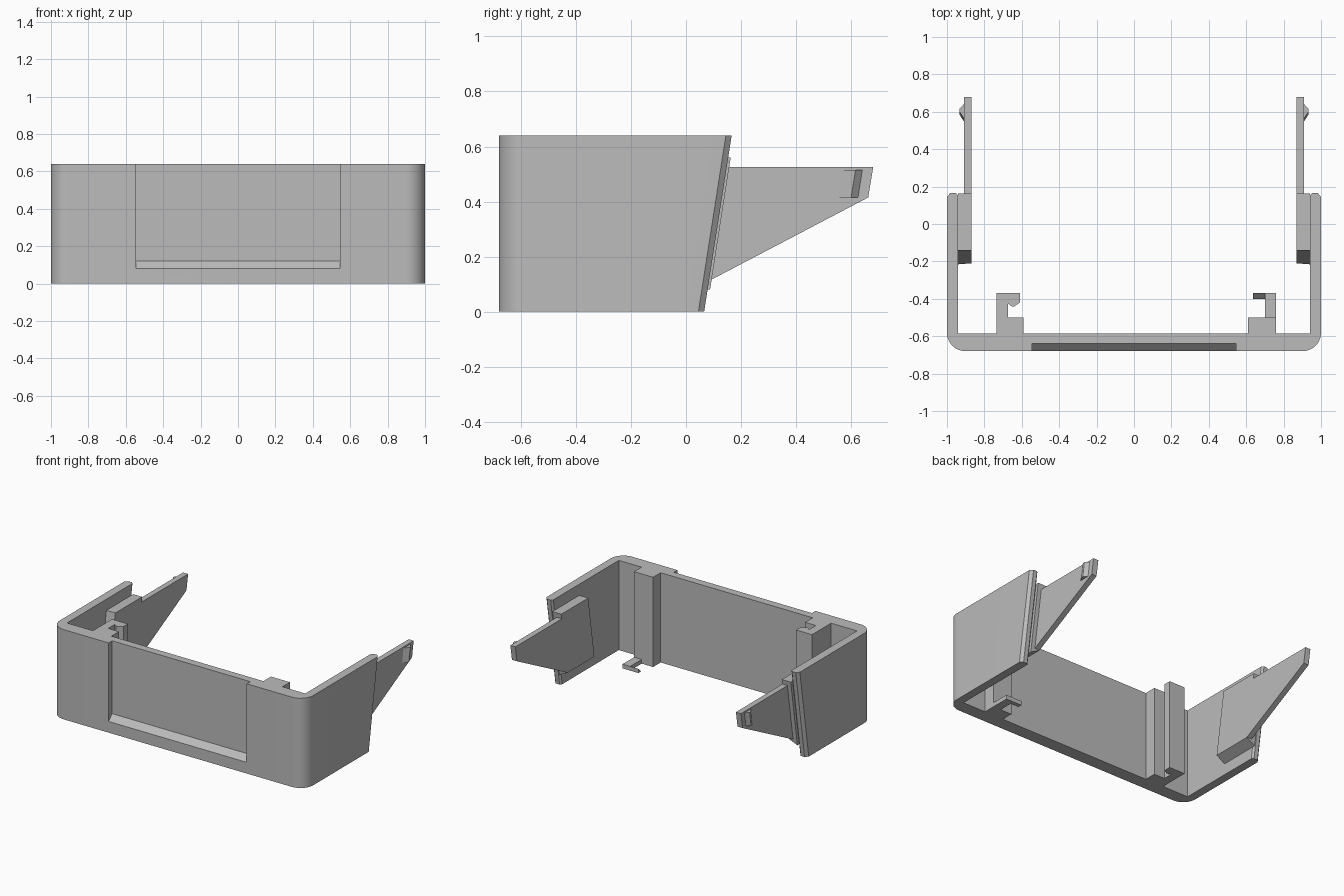
import bpy
import bmesh
import math

cube = bpy.data.objects.get("Cube")
if cube:
    bpy.data.objects.remove(cube, do_unlink=True)

HEIGHT = 0.64
SLANT = 0.156      # lean of the rear edges, y per z

grey = bpy.data.materials.new("plain grey")
grey.use_nodes = True
colour = (0.5, 0.5, 0.5, 1)
grey.diffuse_color = colour
grey.node_tree.nodes["Principled BSDF"].inputs["Base Color"].default_value = colour


def loft(name, start, end):
    """Closed solid between two matching 3D outlines."""
    bm = bmesh.new()
    a = [bm.verts.new(p) for p in start]
    b = [bm.verts.new(p) for p in end]
    bm.faces.new(a)
    bm.faces.new(b)
    for i in range(len(a)):
        j = (i + 1) % len(a)
        bm.faces.new((a[i], a[j], b[j], b[i]))
    bmesh.ops.recalc_face_normals(bm, faces=bm.faces)
    mesh = bpy.data.meshes.new(name)
    bm.to_mesh(mesh)
    bm.free()
    mesh.materials.append(grey)
    obj = bpy.data.objects.new(name, mesh)
    bpy.context.collection.objects.link(obj)
    return obj


def upright(name, outline, top, lean=0.0):
    """Extrude an xy outline upward; points behind y = 0 lean backward."""
    return loft(name, [(x, y, 0) for x, y in outline],
                [(x, y + (lean * top if y > 0 else 0), top) for x, y in outline])


def sideways(name, outline, x0, x1):
    """Extrude a yz outline along x."""
    return loft(name, [(x0, y, z) for y, z in outline],
                [(x1, y, z) for y, z in outline])


# U-shaped shell with rounded front corners and chamfered rear edges
radius = 0.1
half = [(0.94, -0.585), (0.94, 0.053), (0.952, 0.066), (0.982, 0.066), (1, 0.045)]
for i in range(13):
    t = i / 12 * math.pi / 2
    half.append((1 - radius + radius * math.cos(t),
                 -0.68 + radius - radius * math.sin(t)))
outline = half + [(-x, y) for x, y in reversed(half)]
shell = upright("shell", outline, HEIGHT, SLANT)

# Shallow front recess with a sloping sill
cutter = sideways("recess_cutter",
                  [(-0.72, 0.04), (-0.64, 0.12), (-0.64, 0.8), (-0.72, 0.8)],
                  -0.545, 0.545)
cutter.hide_render = True
cut = shell.modifiers.new("recess", 'BOOLEAN')
cut.object = cutter
cut.solver = 'EXACT'
bpy.context.view_layer.objects.active = shell
shell.select_set(True)
bpy.ops.object.modifier_apply(modifier=cut.name)
bpy.data.objects.remove(cutter, do_unlink=True)
bpy.ops.object.shade_smooth_by_angle(angle=math.radians(30))

# Clip arms on both side walls
for side, s in (("left", 1), ("right", -1)):
    # Thick pad on the wall, with a sloping underside
    def pad(x, low, high=0.56):
        return [(s * x, y + SLANT * z, z) for y, z in
                ((-0.228, low), (0.075, low), (0.075, high), (-0.228, high))]
    loft(side + "_clip_pad", pad(0.87, 0.115), pad(0.94, 0.08))

    # Tapering arm
    sideways(side + "_clip_arm",
             [(0, 0.115), (0.09, 0.115), (0.662, 0.415), (0.68, 0.525), (0, 0.525)],
             s * 0.87, s * 0.91)

    # Snap bump near the tip
    def bump(z):
        return [(s * x, y + SLANT * (z - 0.415), z) for x, y in
                ((0.905, 0.55), (0.91, 0.55), (0.933, 0.585),
                 (0.933, 0.6), (0.91, 0.625), (0.905, 0.625))]
    loft(side + "_snap_bump", bump(0.415), bump(0.515))

# Full-height hook post on the right
upright("right_hook_post",
        [(-0.735, -0.585), (-0.59, -0.585), (-0.59, -0.5), (-0.675, -0.5),
         (-0.675, -0.425), (-0.655, -0.44), (-0.64, -0.44), (-0.61, -0.42),
         (-0.61, -0.37), (-0.735, -0.37)], HEIGHT)

# Plain post on the left, with a thin foot and lip at the bottom
upright("left_post",
        [(0.61, -0.585), (0.76, -0.585), (0.76, -0.5), (0.61, -0.5)], HEIGHT)
upright("left_post_foot",
        [(0.7, -0.5), (0.76, -0.5), (0.76, -0.37), (0.7, -0.37)], 0.03)
sideways("left_post_lip", [(-0.4, 0), (-0.37, 0), (-0.37, 0.03)], 0.635, 0.7)
